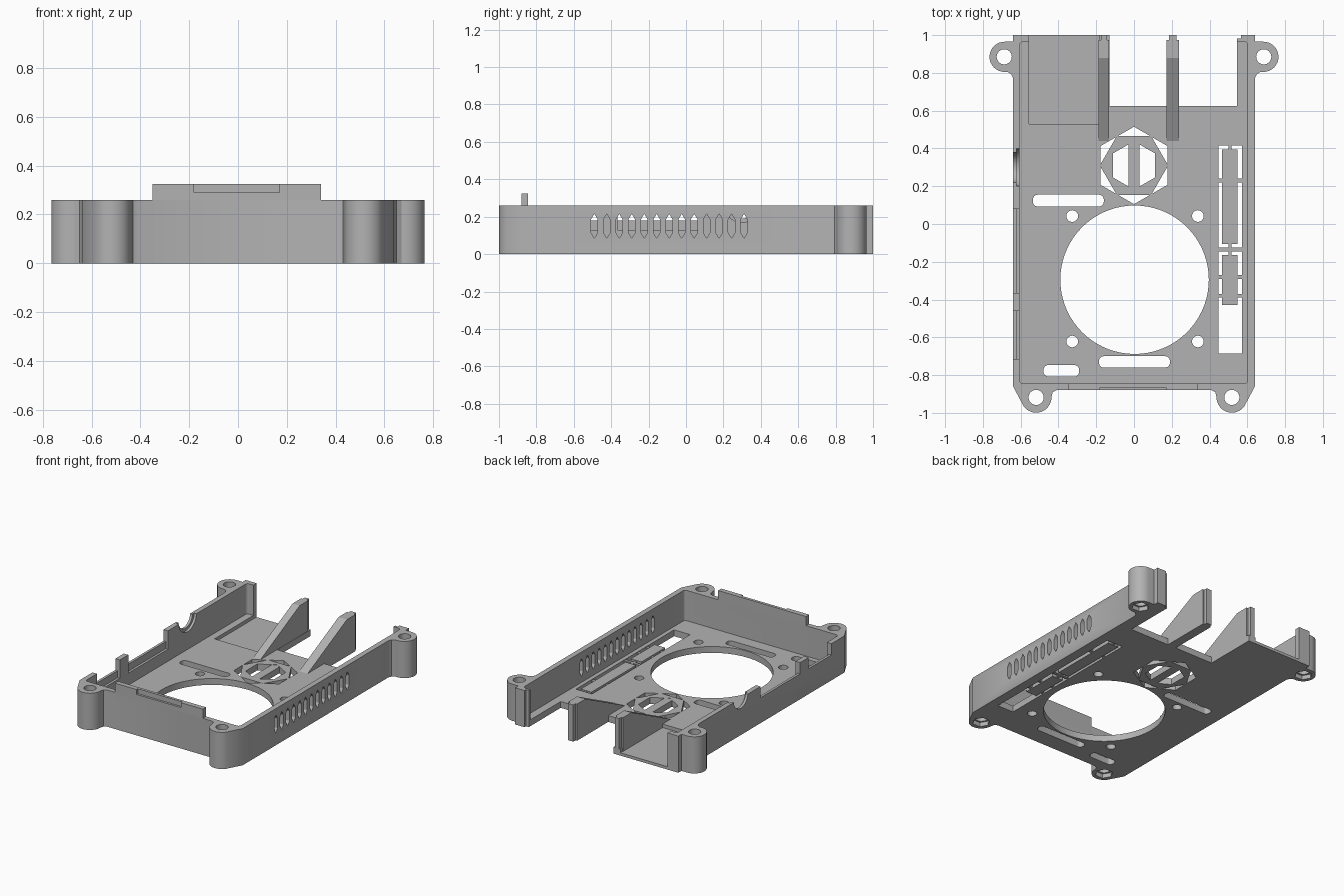
import bpy
import bmesh
from math import cos, sin, radians

if "Cube" in bpy.data.objects:
    bpy.data.objects.remove(bpy.data.objects["Cube"])

plastic = bpy.data.materials.new("grey plastic")
plastic.use_nodes = True
GREY = (0.45, 0.45, 0.45, 1)
plastic.diffuse_color = GREY
plastic.node_tree.nodes["Principled BSDF"].inputs["Base Color"].default_value = GREY

FLOOR, TOP = 0.045, 0.26


# Profile helpers
def arc(cx, cy, r, a0, a1, n=16):
    steps = [radians(a0 + (a1 - a0) * i / n) for i in range(n + 1)]
    return [(cx + r * cos(t), cy + r * sin(t)) for t in steps]


def circle(cx, cy, r, n=32):
    return arc(cx, cy, r, 0, 360, n)[:-1]


def rect(x0, x1, y0, y1):
    return [(x0, y0), (x1, y0), (x1, y1), (x0, y1)]


def rounded(x0, x1, y0, y1, r):
    return (arc(x0 + r, y0 + r, r, 180, 270, 6) + arc(x1 - r, y0 + r, r, 270, 360, 6)
            + arc(x1 - r, y1 - r, r, 0, 90, 6) + arc(x0 + r, y1 - r, r, 90, 180, 6))


def hexagon(cx, cy, r, turn=0):
    return arc(cx, cy, r, turn, turn + 300, 5)


# Extrude one or more profiles along an axis into one object
def prism(name, profiles, lo, hi, axis="z"):
    bm = bmesh.new()
    for profile in profiles:
        def ring(w):
            return [bm.verts.new((u, v, w) if axis == "z" else (w, u, v)) for u, v in profile]
        a, b = ring(lo), ring(hi)
        bm.faces.new(a[::-1])
        bm.faces.new(b)
        for i in range(len(a)):
            j = (i + 1) % len(a)
            bm.faces.new((a[i], a[j], b[j], b[i]))
    bmesh.ops.recalc_face_normals(bm, faces=bm.faces)
    mesh = bpy.data.meshes.new(name)
    bm.to_mesh(mesh)
    bm.free()
    mesh.materials.append(plastic)
    obj = bpy.data.objects.new(name, mesh)
    bpy.context.collection.objects.link(obj)
    return obj


def activate(obj):
    bpy.ops.object.select_all(action="DESELECT")
    obj.select_set(True)
    bpy.context.view_layer.objects.active = obj


def cut(target, profiles, lo, hi, axis="z"):
    cutter = prism("cutter", profiles, lo, hi, axis)
    cutter.hide_render = True
    mod = target.modifiers.new("cut", "BOOLEAN")
    mod.operation, mod.solver, mod.object = "DIFFERENCE", "EXACT", cutter
    activate(target)
    bpy.ops.object.modifier_apply(modifier=mod.name)
    bpy.data.objects.remove(cutter)


# Tray outline with screw ears, mirrored across x
half = ([(0.41, -0.88), (0.43, -0.89)] + arc(0.518, -0.918, 0.081, 180, 325)
        + [(0.64, -0.86), (0.64, 0.77), (0.65, 0.793), (0.67, 0.805)]
        + arc(0.685, 0.885, 0.08, -90, 90) + [(0.64, 0.965), (0.64, 1.0)])
tray = prism("tray", [half + [(-x, y) for x, y in reversed(half)]], 0, TOP)

# Hollow interior and open back
cut(tray, [rounded(-0.605, 0.602, -0.845, 0.965, 0.02)], FLOOR, 1)
cut(tray, [rect(-0.555, 0.545, 0.9, 1.1)], FLOOR, 1)
cut(tray, [rect(-0.13, 0.545, 0.625, 1.1)], -1, 1)
cut(tray, [rect(-0.555, -0.185, 0.53, 1.1)], 0.02, 1)
cut(tray, [rect(0.5, 0.567, 0.982, 1.1)], -1, 1)

# Screw holes with counterbores underneath
ears = [(s * x, y) for s in (-1, 1) for x, y in ((0.518, -0.918), (0.687, 0.885))]
cut(tray, [circle(x, y, 0.04) for x, y in ears], -1, 1)
cut(tray, [hexagon(x, y, 0.058) for x, y in ears], -1, 0.03)

# Fan opening, fan screws, slots, pin opening and hexagonal vent
vents = [circle(0.003, -0.295, 0.393, 72),
         rounded(-0.535, -0.16, 0.093, 0.155, 0.025),
         rounded(-0.185, 0.19, -0.76, -0.70, 0.025),
         rounded(-0.48, -0.29, -0.808, -0.746, 0.028),
         rect(0.447, 0.573, -0.685, 0.415),
         hexagon(0, 0.31, 0.205, 30)]
vents += [circle(x, y, 0.031, 20) for x in (-0.327, 0.338) for y in (-0.622, 0.042)]
cut(tray, vents, -1, 0.1)

# Pointed cooling slots in the right-hand wall
slots = []
for i in range(13):
    y = -0.49 + i * 0.0667
    slots.append([(y, 0.085), (y + 0.018, 0.115), (y + 0.018, 0.185),
                  (y, 0.215), (y - 0.018, 0.185), (y - 0.018, 0.115)])
cut(tray, slots, 0.55, 0.7, "x")

# Port openings in the other wall, with a lower inner step
ports = [(-0.715, -0.46), (-0.365, 0.08)]
cut(tray, [rect(a, b, 0.18, 0.4) for a, b in ports], -0.7, -0.5, "x")
cut(tray, [rect(a, b, 0.13, 0.4) for a, b in ports], -0.622, -0.5, "x")
cut(tray, [circle(0.3, 0.27, 0.08)], -0.7, -0.5, "x")
cut(tray, [circle(0.3, 0.27, 0.1)], -0.622, -0.5, "x")
activate(tray)
bpy.ops.object.shade_smooth_by_angle(angle=radians(30))

# Front latch tab with a shallow groove
tab = prism("front_tab", [rect(-0.35, 0.34, -0.88, -0.845)], 0.2, 0.325)
cut(tab, [rect(-0.18, 0.17, -0.95, -0.865)], 0.29, 0.4)

# Hexagonal grille set in its vent
grille = prism("hex_grille", [hexagon(0, 0.31, 0.181)], 0, FLOOR)
cut(grille, [hexagon(0, 0.31, 0.128, 30)], -1, 1)
prism("grille_bar", [rect(-0.03, 0.03, 0.17, 0.45)], 0, FLOOR - 0.001)

# Label plates bridged across the pin opening
for name, y0, y1 in (("long", -0.105, 0.395), ("short", -0.43, -0.165)):
    prism(name + "_pin_plate", [rect(0.465, 0.548, y0, y1)], 0, FLOOR)
prism("plate_spine", [rect(0.499, 0.515, -0.2, 0.42)], 0.005, FLOOR - 0.005)
for y in (0.23, -0.135, -0.28, -0.38):
    prism("plate_bridge", [rect(0.44, 0.58, y - 0.01, y + 0.01)], 0.005, FLOOR - 0.005)

# Sloping divider fins with slim tongues at the back edge
for side, x0, x1 in (("right", -0.188, -0.132), ("left", 0.172, 0.238)):
    prism(side + "_fin", [[(0.44, 0.0), (0.975, 0.0), (0.975, TOP),
                           (0.88, TOP), (0.44, FLOOR)]], x0, x1, "x")
    prism(side + "_fin_tongue", [rect(0.96, 1.0, 0, TOP)], x0 + 0.012, x1 - 0.012, "x")
